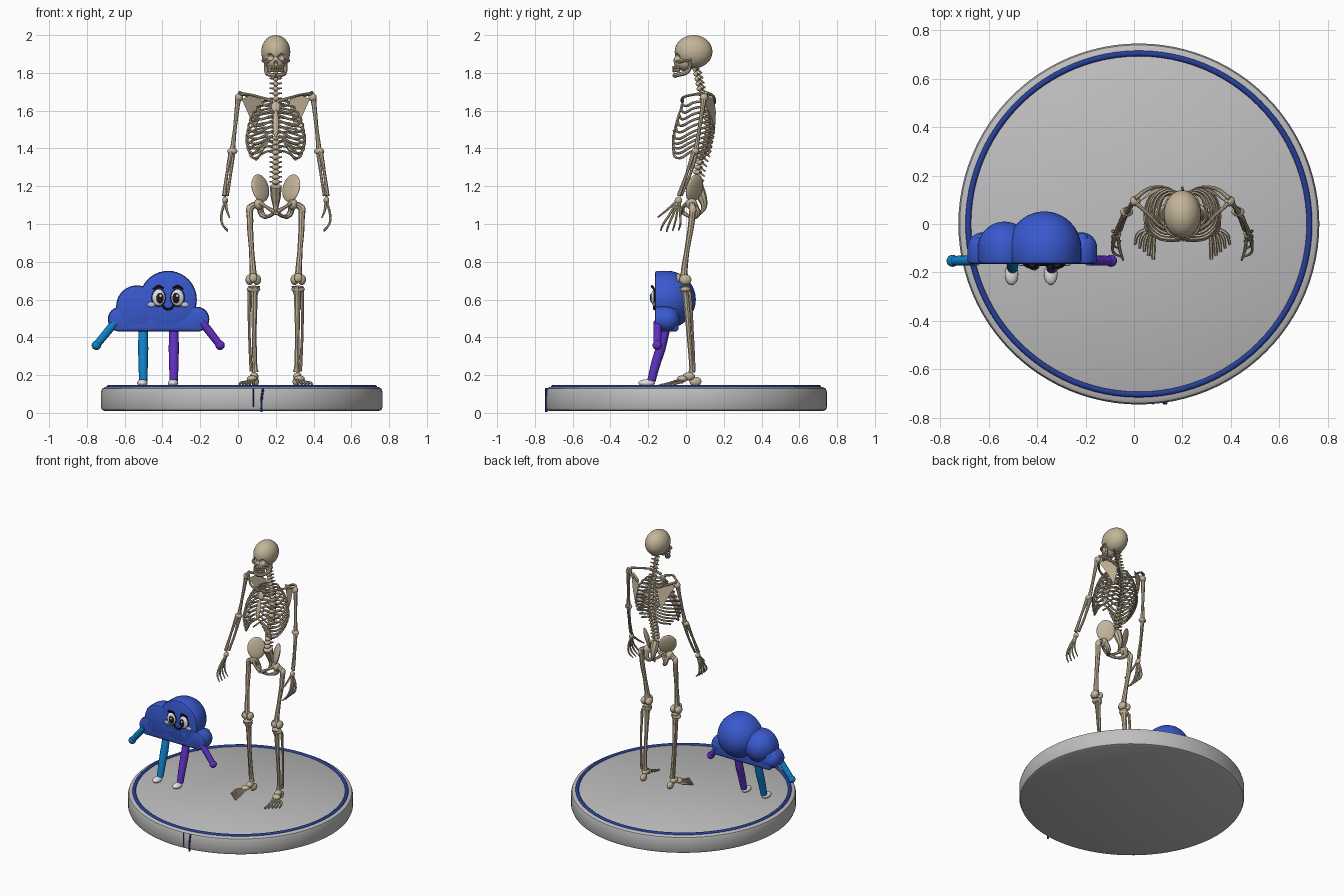
import bpy
import bmesh
import math
from mathutils import Matrix, Vector, Euler

if "Cube" in bpy.data.objects:
    bpy.data.objects.remove(bpy.data.objects["Cube"], do_unlink=True)

UNIT = 0.01                      # all sizes below are in hundredths
BODY = Vector((20, 0, 0))        # the skeleton's centre line
WORLD = Vector((0, 0, 0))


def material(name, *rgb):
    mat = bpy.data.materials.new(name)
    mat.use_nodes = True
    mat.diffuse_color = (*rgb, 1)
    mat.node_tree.nodes["Principled BSDF"].inputs["Base Color"].default_value = (*rgb, 1)
    return mat


BONE = material("bone", .55, .46, .32)
GREY = material("stand_grey", .52, .52, .53)
NAVY = material("ring_navy", .02, .05, .32)
BLUE = material("cloud_blue", .04, .1, .62)
TEAL = material("limb_teal", .005, .22, .6)
PURPLE = material("limb_purple", .12, .03, .55)
WHITE = material("white", .75, .75, .75)
BLACK = material("black", .01, .01, .015)
PALE = material("cheek_pale", .48, .55, .75)


def finish(name, mesh, mat, origin=WORLD):
    obj = bpy.data.objects.new(name, mesh)
    mesh.materials.clear()
    mesh.materials.append(mat)
    obj.location = origin * UNIT
    bpy.context.collection.objects.link(obj)
    bpy.ops.object.select_all(action='DESELECT')
    obj.select_set(True)
    bpy.context.view_layer.objects.active = obj
    bpy.ops.object.shade_smooth_by_angle(angle=math.radians(40))
    return obj


def from_bmesh(name, bm, mat, origin=WORLD):
    bmesh.ops.recalc_face_normals(bm, faces=bm.faces)
    mesh = bpy.data.meshes.new(name)
    bm.to_mesh(mesh)
    bm.free()
    return finish(name, mesh, mat, origin)


def balls(name, items, mat, origin=WORLD, detail=16):
    """Ellipsoids given as (centre, radii, optional rotation)."""
    bm = bmesh.new()
    for centre, radii, *turn in items:
        spin = Euler(turn[0]) if turn else None
        matrix = Matrix.LocRotScale(Vector(centre) * UNIT, spin, Vector(radii) * UNIT)
        bmesh.ops.create_uvsphere(bm, u_segments=detail, v_segments=detail // 2 + 2,
                                  radius=1, matrix=matrix)
    return from_bmesh(name, bm, mat, origin)


def tubes(name, paths, mat, origin=WORLD, rounding=2):
    """Smooth tubes through points given as (x, y, z, radius)."""
    curve = bpy.data.curves.new(name, 'CURVE')
    curve.dimensions = '3D'
    curve.bevel_depth = UNIT
    curve.bevel_resolution = rounding
    curve.resolution_u = 5
    curve.use_fill_caps = True
    for path in paths:
        spline = curve.splines.new('BEZIER')
        spline.bezier_points.add(len(path) - 1)
        for knot, (x, y, z, r) in zip(spline.bezier_points, path):
            knot.co = Vector((x, y, z)) * UNIT
            knot.radius = r
        for knot in spline.bezier_points:
            knot.handle_left_type = knot.handle_right_type = 'AUTO'
    temp = bpy.data.objects.new(name + "_path", curve)
    bpy.context.collection.objects.link(temp)
    graph = bpy.context.evaluated_depsgraph_get()
    mesh = bpy.data.meshes.new_from_object(temp.evaluated_get(graph))
    bpy.data.objects.remove(temp)
    return finish(name, mesh, mat, origin)


def lathe(name, profile, mat, origin=WORLD, steps=32, turn=0.0):
    """Spin a (radius, height) profile, then tip it about x."""
    bm = bmesh.new()
    verts = [bm.verts.new((r * UNIT, 0, h * UNIT)) for r, h in profile]
    edges = [bm.edges.new(pair) for pair in zip(verts, verts[1:])]
    bmesh.ops.spin(bm, geom=verts + edges, cent=(0, 0, 0), axis=(0, 0, 1),
                   angle=math.tau, steps=steps)
    bmesh.ops.remove_doubles(bm, verts=bm.verts, dist=1e-5)
    bmesh.ops.rotate(bm, verts=bm.verts, matrix=Matrix.Rotation(turn, 3, 'X'))
    return from_bmesh(name, bm, mat, origin)


def both(paths):
    return paths + [[(-x, *rest) for x, *rest in path] for path in paths]


def both_balls(items):
    return items + [((-c[0], *c[1:]), r, *[(a, -b, -g) for a, b, g in t]) for c, r, *t in items]


# Round stand with its rim ring and small front marks
stand_centre = Vector((2, 0, 0))
lathe("stand", [(0, 1), (72.5, 1), (74, 1.6), (74.6, 3), (74.6, 11), (74, 12.8), (72.5, 13.6), (0, 13.6)],
      GREY, stand_centre, 96)
circle = [math.tau * k / 10 for k in range(11)]
lathe("stand_ring", [(70.5 + 1.2 * math.cos(a), 13.5 + 1.2 * math.sin(a)) for a in circle],
      NAVY, stand_centre, 96)
tubes("stand_marks", [[(8, -74.3, 3, .4), (8, -74.3, 13, .4)],
                      [(12.5, -74, 0.5, .6), (12.5, -74, 7, .6), (13.3, -74, 13, .6)]], NAVY)

# Cloud body: lobes with a flat front and a domed back
FRONT = -16.5
for name, x, z, r in [("big", -37, 60, 15.2), ("middle", -53.5, 56.5, 11),
                      ("right", -62.3, 49.6, 6.6), ("left", -21.8, 49.6, 6.6)]:
    dome = [(r * math.sin(a), -r * math.cos(a)) for a in [math.pi / 2 * k / 10 for k in range(11)]]
    depth, soft = -10 - FRONT, 1.5
    rim = [(r, depth - soft), (r - soft * .3, depth - soft * .3), (r - soft, depth), (0, depth)]
    lathe("cloud_lobe_" + name, dome + rim, BLUE, Vector((x, -10, z)), 40, math.pi / 2)
bm = bmesh.new()
bmesh.ops.create_cube(bm, size=1, matrix=Matrix.LocRotScale(
    Vector((-42, -10.2, 49)) * UNIT, None, Vector((46, 12.6, 12)) * UNIT))
bmesh.ops.bevel(bm, geom=bm.edges[:], offset=2 * UNIT, segments=3, profile=.5, affect='EDGES')
from_bmesh("cloud_underside", bm, BLUE)

# Cloud face
face = Vector((-37, 0, 0))
balls("eye_rims", both_balls([((5, -16.6, 61), (3.8, 1.2, 4.9))]), BLACK, face)
balls("eye_whites", both_balls([((5, -16.9, 61), (3.4, 1.6, 4.4))]), WHITE, face)
balls("pupils", both_balls([((4.3, -18, 60.8), (2, 1, 2.8))]), BLACK, face)
balls("eye_glints", [((x, -18.9, 62), (.7, .3, .8)) for x in (-4, 4.8)], WHITE, face)
tubes("brows", both([[(2.5, -17, 66, .4), (5, -18, 67, .7), (8, -17, 65.5, .4)]]), BLACK, face)
balls("cheeks", both_balls([((8.8, -16.6, 57.3), (2.2, .8, 1.4))]), PALE, face)
tubes("smile", both([[(0, -16.8, 54.8, .6), (2, -16.8, 55.6, .6), (3.2, -16.8, 57.6, .5)]]), BLACK, face)

# Cloud arms and legs
for side, mat, hip, shoulder, hand in [("right", TEAL, -50.2, -65, -75), ("left", PURPLE, -34, -19, -9.5)]:
    tubes(side + "_cloud_leg", [[(hip, -11, 44, 2.5), (hip, -13.5, 34, 2.7),
                                 (hip, -16, 26, 2.5), (hip, -18.3, 17, 2.2)]], mat, rounding=4)
    balls(side + "_cloud_foot", [((hip - .4, -20.8, 15.8), (2.8, 4.4, 2))], WHITE)
    tubes(side + "_cloud_arm", [[(shoulder, -15, 48, 2.2), (hand, -15.2, 35.8, 2)]], mat, rounding=4)
    balls(side + "_cloud_hand", [((hand, -15.2, 35.8), (2.5, 2.5, 2.5))], mat)

# Skull: cranium and face with hollowed sockets, cheekbones, jaw, teeth
cranium = balls("cranium", [((0, 4, 191.2), (7.7, 10, 8.8))], BONE, BODY, 32)
skull_face = balls("skull_face", [((0, -.5, 186), (5.4, 6.2, 5))], BONE, BODY, 24)
cutter = balls("socket_cutter", both_balls([((3.2, -6, 188.3), (2.2, 3.5, 2))])
               + [((0, -7, 185), (1.1, 2.5, 1.6))], BONE, BODY)
for part in (cranium, skull_face):
    cut = part.modifiers.new("sockets", 'BOOLEAN')
    cut.object = cutter
    cut.operation = 'DIFFERENCE'
cutter.hide_render = True
cutter.hide_set(True)
tubes("cheekbones", both([[(3, -5, 186, .8), (5.8, -3, 186, .9), (7, 0, 186.5, .6), (6.8, 3, 187, .6)]]), BONE, BODY)
tubes("jaw", both([[(5.4, 2.5, 186, .7), (5, 1, 181, 1.2), (3, -4.5, 179, 1.2), (0, -6, 178.6, 1.3)]]), BONE, BODY)
teeth = [(4 * math.sin(a), -2.7 - 4 * math.cos(a)) for a in [k * .26 for k in range(-5, 6)]]
balls("teeth", [((x, y, z), (.6, .6, .9)) for x, y in teeth for z in (181.2, 182.8)], BONE, BODY, 8)

# Spine: vertebrae along a gentle S
SPINE = [(183, 4.5), (170, 7.5), (160, 11), (150, 11.5), (140, 9.5), (130, 6.5), (120, 5), (106, 9)]


def spine_y(z):
    for (top, y0), (low, y1) in zip(SPINE, SPINE[1:]):
        if z >= low:
            return y0 + (y1 - y0) * (top - z) / (top - low)


bodies, processes = [], []
for k in range(24):
    z = 182 - 2.6 * k
    y, size = spine_y(z), 1.3 + .045 * k
    bodies.append(((0, y, z), (size, size, 1.4)))
    processes.append([(0, y + 1, z, .7), (0, y + 3.8, z - 2.2, .5)])
    processes += both([[(.8, y + 1, z, .6), (3.2, y + 2, z + .3, .45)]])
balls("vertebrae", bodies, BONE, BODY, 10)
tubes("vertebra_processes", processes, BONE, BODY, 1)

# Rib cage: twelve pairs, seven reaching the breastbone, two floating
ribs = []
for k, w in enumerate([7, 10, 12, 13.5, 14.5, 15, 15.5, 15.5, 15, 14, 12.5, 10.5]):
    z = 166.5 - 2.5 * k
    y, drop, front = spine_y(z) + 1, min(4 + k, 9), -min(1.5 + k, 7)
    rib = [(1.5, y, z, .6), (w * .55, y + 2.3, z - 1, .65), (w, 4, z - drop * .55, .65)]
    if k < 10:
        rib.append((w * .72, front + 2, z - drop, .7))
        low = max(k - 6, 0)
        rib.append((1.5 + low * 1.5, front, 163 - 2.7 * min(k, 6) - 2 * low, .6))
    ribs.append(rib)
tubes("ribs", both(ribs), BONE, BODY, 1)
balls("breastbone", [((0, -2.3, 162), (2.3, .8, 3), (-.25, 0, 0)),
                     ((0, -5, 153), (1.6, .8, 7.5), (-.25, 0, 0))], BONE, BODY)

# Shoulder girdle: collar bones and flat shoulder blades
tubes("collar_bones", both([[(1.5, -2, 165, 1), (8, -1.5, 167, .7), (14, 4, 168.5, .7), (19, 8.5, 169, .9)]]), BONE, BODY)
bm = bmesh.new()
for side in (-1, 1):
    blade = [bm.verts.new(Vector((side * x, y, z)) * UNIT) for x, y, z in
             [(18, 9, 166), (14, 11.5, 168), (7.5, 15, 166), (8, 15.8, 159), (10.5, 15.3, 149), (13.5, 13.5, 156)]]
    bm.faces.new(blade)
bmesh.ops.solidify(bm, geom=bm.faces[:], thickness=.6 * UNIT)
from_bmesh("shoulder_blades", bm, BONE, BODY)
tubes("blade_ridges", both([[(8, 15.5, 164, .5), (14, 14.5, 167.5, .8), (19.5, 10.5, 169.5, 1)]]), BONE, BODY)

# Arms: upper arm, two forearm bones, wrist and fingers
tubes("arm_bones", both([
    [(19.8, 9.5, 167, 1.7), (20.3, 9, 163, 1.3), (21.7, 7, 150, .95), (22.7, 5.6, 141, 1.3), (23, 5.2, 138, 2)],
    [(23.8, 4, 138, 1.3), (25.8, .5, 127, .8), (27.3, -3.8, 115, 1.2)],
    [(22.4, 6, 139.5, 1.4), (23.8, 2.5, 127, .8), (25.6, -2.5, 115, .8)]]), BONE, BODY)
balls("joint_heads", both_balls([((19.5, 9.5, 167), (2.2, 2.2, 2.2)), ((23, 5, 138.5), (2.7, 2, 1.8)),
                                 ((26.8, -4, 112.5), (1.5, 2, 2))]), BONE, BODY)
fingers = [[(26.5, -5, 112, .7), (26, -10, 107.5, .7), (24.5, -15, 103.5, .45)]]
for k in range(4):
    fingers.append([(27, -5 + .5 * k, 111.5, .7), (28.8, -9 + 2 * k, 104.5, .65),
                    (28.3, -12 + 3 * k, 100, .6), (25.5, -13.5 + 3.2 * k, 96 + .4 * abs(k - 1), .4)])
tubes("finger_bones", both(fingers), BONE, BODY, 1)

# Pelvis: hip wings, lower ring and tailbone
balls("hip_wings", both_balls([((8.2, 4.5, 119), (1.6, 6.2, 7.5), (0, .25, .8)),
                               ((9, 3, 110.5), (2.6, 3, 3))]), BONE, BODY, 20)
tubes("pelvic_ring", both([
    [(8.5, 1.5, 111.5, 1.4), (5, -1.5, 109, .9), (.8, -2, 106.5, 1.4)],
    [(8.5, 4.5, 110, 1.8), (7.2, 6, 105, 1.6), (4, 2, 104, .9), (.8, -1.5, 106, 1.2)]]), BONE, BODY)
tubes("tailbone", [[(0, 6, 120, 3.2), (0, 8.5, 114, 2.6), (0, 9.5, 109, 1.5), (0, 7.5, 105, .5)]], BONE, BODY)

# Legs: thigh, knee, two shin bones
tubes("leg_bones", both([
    [(9.2, 3, 110.5, 1.7), (13, 3.3, 109, 1.8), (13.6, 3, 102, 1.7), (12.8, .5, 86, 1.35),
     (12, -1, 74, 1.8), (11.8, -1, 70, 3.2)],
    [(11.5, -.5, 67, 3.2), (11.4, 0, 62, 1.8), (11.4, 1.5, 42, 1.25), (11, 3, 24, 1.3), (10.8, 3, 21.5, 1.8)],
    [(14, 2, 64.5, 1), (14, 3.5, 42, .65), (13, 4.2, 22, .9)]]), BONE, BODY)
balls("knee_joints", both_balls([((10, -.3, 70.5), (2.2, 3.2, 2.8)), ((13.8, -.3, 70.5), (2.2, 3.2, 2.8)),
                                 ((11.9, -4, 71.5), (2.1, 1.2, 2.4)), ((11.8, -.3, 65.5), (3.6, 2.8, 1.9)),
                                 ((14, 3.5, 107.5), (1.7, 2, 3))]), BONE, BODY)

# Feet: heel, arch and toes turned outwards
balls("heels", both_balls([((10.8, 5, 16.6), (1.9, 3.2, 2.5)), ((11.5, 1.5, 19.3), (2.3, 3.3, 2.2)),
                           ((12.6, -2, 18), (2.8, 2.8, 1.8))]), BONE, BODY)
toes = [[(11.3 + .8 * k, -2, 18 - .4 * k, .9), (11.8 + 1.6 * k, -8 + k, 16, .75),
         (12 + 1.9 * k, -14.5 + 1.5 * k, 14.4, .7 - .06 * k)] for k in range(5)]
tubes("toe_bones", both(toes), BONE, BODY, 1)
